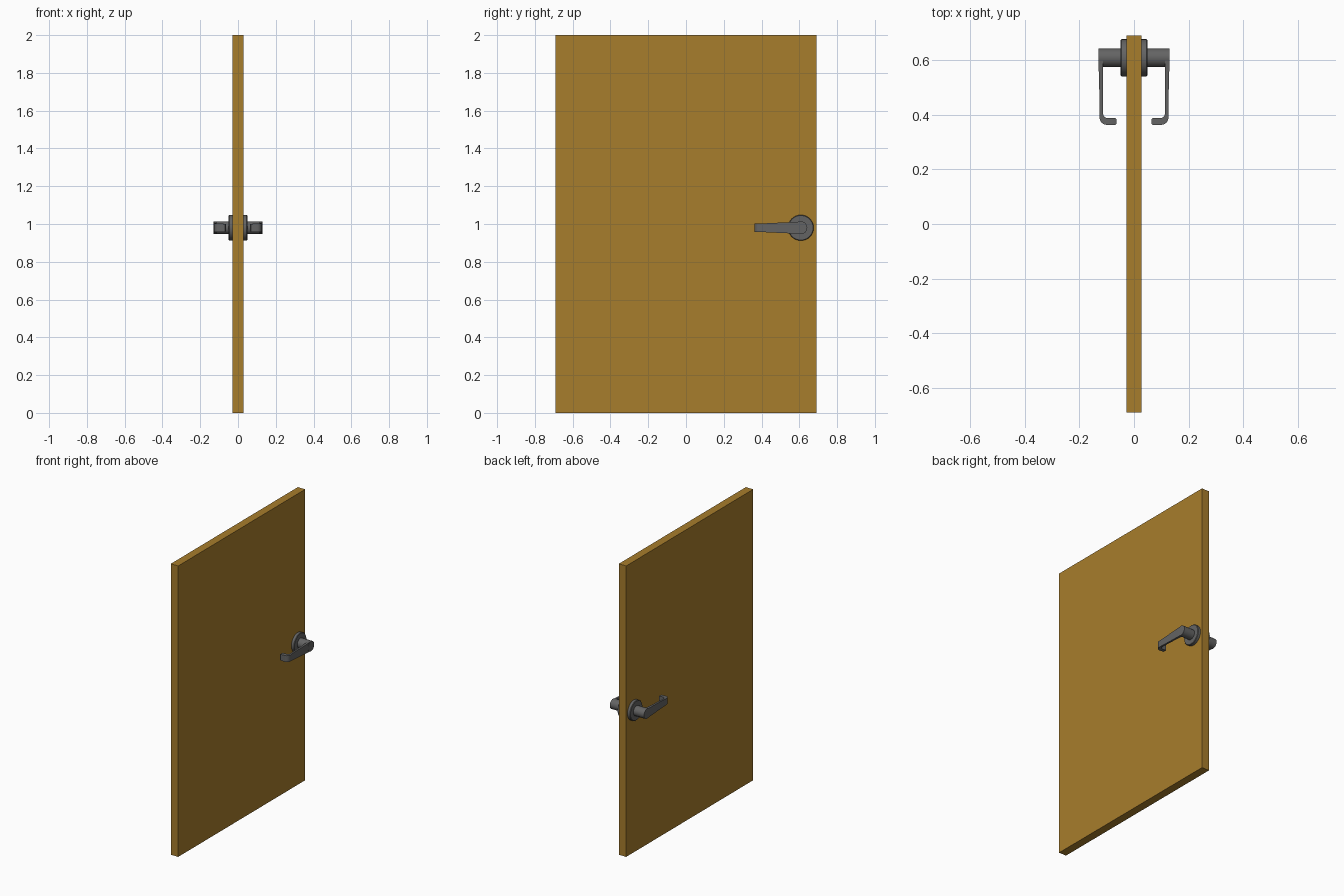
import bpy, bmesh, math
from mathutils import Matrix

cube = bpy.data.objects.get("Cube")
if cube:
    bpy.data.objects.remove(cube, do_unlink=True)

HANDLE_Y, HANDLE_Z = 0.608, 0.98


def material(name, colour):
    mat = bpy.data.materials.new(name)
    mat.use_nodes = True
    mat.diffuse_color = (*colour, 1)
    mat.node_tree.nodes["Principled BSDF"].inputs["Base Color"].default_value = (*colour, 1)
    return mat


wood = material("warm wood", (0.39, 0.205, 0.025))
metal = material("dark grey metal", (0.127, 0.127, 0.127))


def finish(name, bm, mat, smooth=True):
    bmesh.ops.recalc_face_normals(bm, faces=bm.faces)
    mesh = bpy.data.meshes.new(name)
    bm.to_mesh(mesh)
    bm.free()
    mesh.materials.append(mat)
    obj = bpy.data.objects.new(name, mesh)
    bpy.context.collection.objects.link(obj)
    if smooth:
        bpy.ops.object.select_all(action="DESELECT")
        obj.select_set(True)
        bpy.context.view_layer.objects.active = obj
        bpy.ops.object.shade_smooth_by_angle(angle=math.radians(35))
    return obj


def turned(name, side, profile, segments=40):
    """Lathe (x, radius) pairs around the handle axis, with closed ends."""
    bm = bmesh.new()
    rings = []
    for x, r in profile:
        rings.append([bm.verts.new((side * x,
                                    HANDLE_Y + r * math.cos(2 * math.pi * i / segments),
                                    HANDLE_Z + r * math.sin(2 * math.pi * i / segments)))
                      for i in range(segments)])
    for a, b in zip(rings, rings[1:]):
        for i in range(segments):
            j = (i + 1) % segments
            bm.faces.new((a[i], a[j], b[j], b[i]))
    bm.faces.new(rings[0])
    bm.faces.new(rings[-1])
    return finish(name, bm, metal)


def lever(name, side):
    """Tapering grip that bends back toward the door at its tip."""
    # each station: outer (x, y), inner (x, y), half height
    stations = [((0.129, 0.610), (0.112, 0.610), 0.033),
                ((0.129, 0.560), (0.114, 0.560), 0.030),
                ((0.126, 0.450), (0.114, 0.450), 0.025)]
    # rounded corner of the bend
    for i in range(7):
        a = math.radians(90 * i / 6)
        c, s = math.cos(a), math.sin(a)
        stations.append(((0.101 + 0.025 * c, 0.390 - 0.027 * s),
                         (0.099 + 0.014 * c, 0.404 - 0.016 * s), 0.022))
    # return and softened tip
    stations += [((0.068, 0.363), (0.068, 0.388), 0.021),
                 ((0.064, 0.367), (0.064, 0.384), 0.019)]
    bm = bmesh.new()
    rings = []
    for outer, inner, h in stations:
        corners = ((outer, h), (inner, h), (inner, -h), (outer, -h))
        rings.append([bm.verts.new((side * p[0], p[1], HANDLE_Z + z)) for p, z in corners])
    for a, b in zip(rings, rings[1:]):
        for i in range(4):
            j = (i + 1) % 4
            bm.faces.new((a[i], a[j], b[j], b[i]))
    bm.faces.new(rings[0])
    bm.faces.new(rings[-1])
    return finish(name, bm, metal)


# door slab
bm = bmesh.new()
bmesh.ops.create_cube(bm, size=1, matrix=Matrix.Translation((0, 0, 1)) @ Matrix.Diagonal((0.056, 1.38, 2, 1)))
finish("door_panel", bm, wood, smooth=False)

# matching handle on each side
for label, side in (("left", 1), ("right", -1)):
    turned(label + "_rose", side, [(0.02, 0.068), (0.046, 0.068), (0.049, 0.065)])
    turned(label + "_neck", side, [(0.04, 0.034), (0.130, 0.034)])
    lever(label + "_lever", side)
